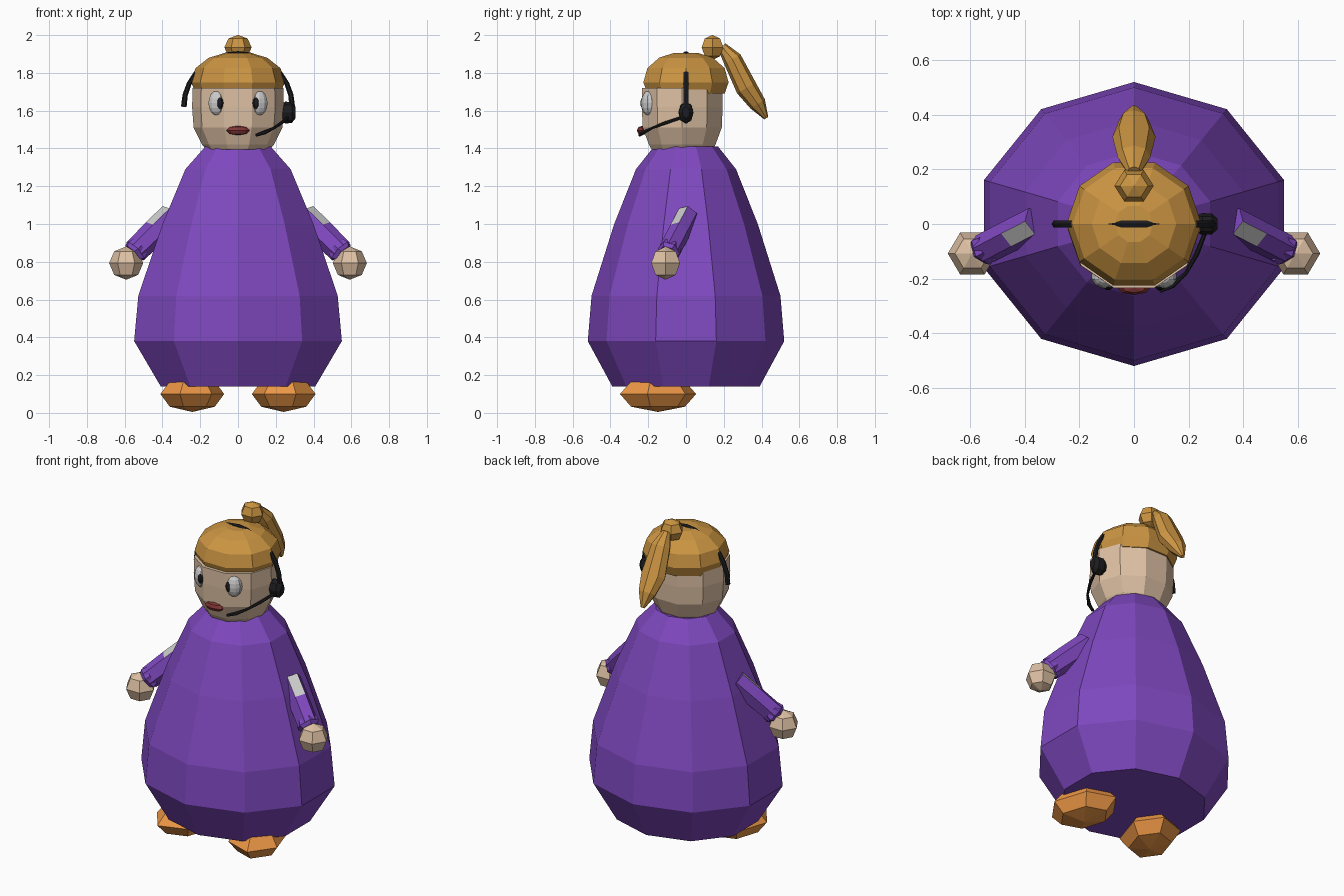
import bpy, bmesh
from math import sin, cos, pi, radians
from mathutils import Vector, Matrix

if "Cube" in bpy.data.objects:
    bpy.data.objects.remove(bpy.data.objects["Cube"])


def material(name, rgb):
    m = bpy.data.materials.new(name)
    m.diffuse_color = (*rgb, 1)
    m.use_nodes = True
    m.node_tree.nodes["Principled BSDF"].inputs["Base Color"].default_value = m.diffuse_color
    return m


PURPLE = material("purple", (0.21, 0.065, 0.52))
SKIN = material("skin", (0.73, 0.53, 0.37))
HAIR = material("hair", (0.60, 0.30, 0.055))
ORANGE = material("orange", (0.85, 0.31, 0.06))
BLACK = material("black", (0.012, 0.012, 0.014))
WHITE = material("white", (0.8, 0.8, 0.78))
RED = material("red", (0.22, 0.035, 0.035))


def skin_rings(name, rings, mat):
    """Join closed rings of points into a capped flat-shaded mesh."""
    bm = bmesh.new()
    loops = [[bm.verts.new(p) for p in ring] for ring in rings]
    n = len(loops[0])
    for a, b in zip(loops, loops[1:]):
        for i in range(n):
            j = (i + 1) % n
            bm.faces.new((a[i], a[j], b[j], b[i]))
    bm.faces.new(loops[0][::-1])
    bm.faces.new(loops[-1])
    bmesh.ops.remove_doubles(bm, verts=bm.verts, dist=1e-5)
    bmesh.ops.recalc_face_normals(bm, faces=bm.faces)
    me = bpy.data.meshes.new(name)
    bm.to_mesh(me)
    bm.free()
    me.materials.append(mat)
    ob = bpy.data.objects.new(name, me)
    bpy.context.collection.objects.link(ob)
    return ob


def lathe(name, profile, n, mat, phase=0.0, centre=(0, 0, 0), yaw=0.0):
    """Profile rows are (x radius, y radius, z)."""
    m = Matrix.Translation(centre) @ Matrix.Rotation(yaw, 4, 'Z')
    rings = [[m @ Vector((rx * cos(phase + 2 * pi * i / n),
                          ry * sin(phase + 2 * pi * i / n), z))
              for i in range(n)] for rx, ry, z in profile]
    return skin_rings(name, rings, mat)


def ball(name, centre, r, n, rows, mat, phase=0.0, yaw=0.0):
    prof = [(r[0] * sin(pi * k / rows), r[1] * sin(pi * k / rows),
             -r[2] * cos(pi * k / rows)) for k in range(rows + 1)]
    # tiny poles are merged into single points
    return lathe(name, prof, n, mat, phase, centre, yaw)


def tube(name, path, n, mat, phase=0.0):
    """Path rows are (point, in-plane radius u, radius v)."""
    pts = [Vector(p) for p, _, _ in path]
    rings = []
    for k, (p, ru, rv) in enumerate(path):
        t = (pts[min(k + 1, len(pts) - 1)] - pts[max(k - 1, 0)]).normalized()
        u = t.cross(Vector((0, 1, 0))).normalized()
        v = t.cross(u)
        rings.append([pts[k] + u * ru * cos(phase + 2 * pi * i / n)
                      + v * rv * sin(phase + 2 * pi * i / n) for i in range(n)])
    return skin_rings(name, rings, mat)


# Gown
lathe("gown", [(0.43, 0.39, 0.14), (0.578, 0.52, 0.38), (0.555, 0.50, 0.62),
               (0.42, 0.38, 1.00), (0.293, 0.265, 1.29), (0.182, 0.17, 1.41)],
      10, PURPLE, pi / 2)

# Head
lathe("head", [(0.17, 0.17, 1.395), (0.19, 0.185, 1.42), (0.235, 0.22, 1.51),
               (0.243, 0.225, 1.62), (0.24, 0.225, 1.72)],
      10, SKIN, 0, (0, -0.02, 0))

# Hair cap, bun and ponytail
lathe("hair_cap", [(0.225, 0.215, 1.69), (0.247, 0.237, 1.75), (0.225, 0.215, 1.825),
                   (0.155, 0.15, 1.88), (0.07, 0.07, 1.905)], 10, HAIR)
ball("hair_bun", (0, 0.14, 1.935), (0.072, 0.066, 0.066), 6, 4, HAIR)
tube("ponytail", [((0, 0.19, 1.94), 0.025, 0.025), ((0, 0.245, 1.873), 0.06, 0.05),
                  ((0, 0.32, 1.72), 0.079, 0.057), ((0, 0.38, 1.635), 0.055, 0.045),
                  ((0, 0.425, 1.56), 0.012, 0.012)], 8, HAIR)

# Mouth
ball("lips", (0, -0.232, 1.495), (0.062, 0.028, 0.025), 8, 4, RED)

# Headset: band, ear cup, boom and microphone tip
tube("headset_band", [((0.287 * cos(a), 0, 1.62 + 0.285 * sin(a)),
                       0.015 - 0.005 * sin(a), 0.015)
                      for a in [pi * k / 14 for k in range(15)]], 6, BLACK)
tube("ear_cup", [((0.225, 0, 1.59), 0.04, 0.03), ((0.25, 0, 1.59), 0.058, 0.04),
                 ((0.285, 0, 1.59), 0.055, 0.038), ((0.305, 0, 1.59), 0.03, 0.02)],
     8, BLACK)
tube("microphone_boom", [((0.265, -0.02, 1.565), 0.008, 0.008),
                         ((0.23, -0.11, 1.535), 0.009, 0.009),
                         ((0.19, -0.18, 1.508), 0.007, 0.007),
                         ((0.14, -0.225, 1.485), 0.011, 0.011),
                         ((0.095, -0.245, 1.47), 0.008, 0.008)], 6, BLACK)

for s, side in ((-1, "left"), (1, "right")):
    # Eyes
    ball(f"eye_{side}", (s * 0.113, -0.2, 1.64), (0.047, 0.036, 0.065),
         10, 8, WHITE, yaw=s * radians(25))
    ball(f"pupil_{side}", (s * 0.097, -0.226, 1.64), (0.021, 0.016, 0.033),
         8, 6, BLACK, yaw=s * radians(15))

    # Sleeve with a white panel on its upper front
    a, b = Vector((s * 0.35, 0.01, 1.045)), Vector((s * 0.545, -0.09, 0.855))
    sleeve = tube(f"sleeve_{side}", [(a, 0.07, 0.058), (a.lerp(b, 0.45), 0.07, 0.058),
                                     (b, 0.066, 0.058)], 6, PURPLE)
    sleeve.data.materials.append(WHITE)
    upper = [f for f in sleeve.data.polygons
             if len(f.vertices) == 4 and f.center.z > a.lerp(b, 0.45).z]
    facing = Vector((s * 0.3, -0.65, 0.7))
    max(upper, key=lambda f: f.normal.dot(facing)).material_index = 1
    d = (b - a).normalized()
    tube(f"cuff_{side}", [(b - d * 0.03, 0.062, 0.058), (b, 0.07, 0.063),
                          (b + d * 0.02, 0.055, 0.05)], 6, PURPLE, pi / 6)

    # Hand and foot
    ball(f"hand_{side}", (s * 0.592, -0.108, 0.793), (0.09, 0.088, 0.088), 6, 4, SKIN)
    ball(f"foot_{side}", (s * 0.242, -0.148, 0.1), (0.165, 0.212, 0.095),
         6, 4, ORANGE, pi / 2, s * radians(18))
